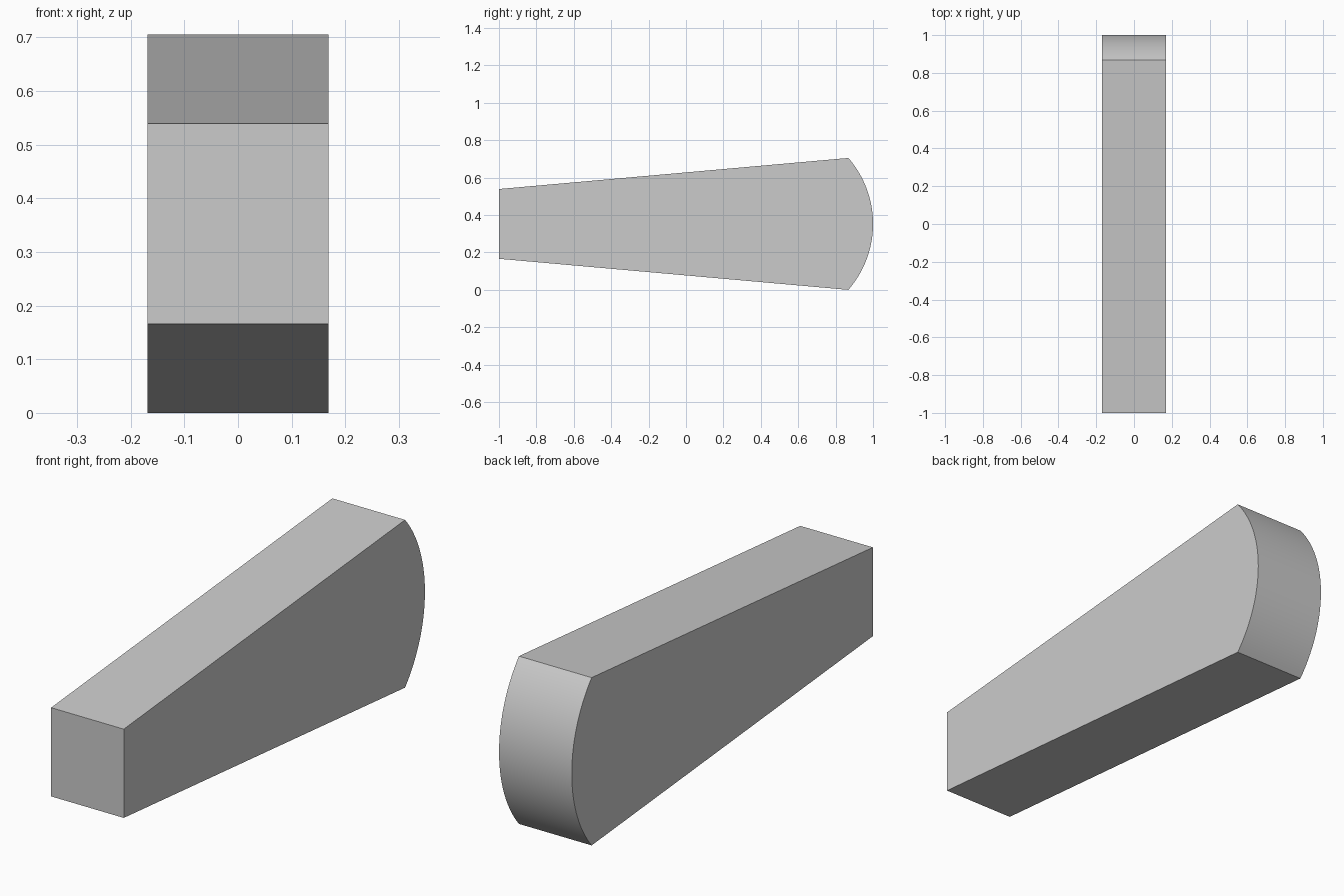
import bpy, bmesh, math

if "Cube" in bpy.data.objects:
    bpy.data.objects.remove(bpy.data.objects["Cube"])

HALF_WIDTH = 0.169
HEIGHT = 0.705
MID = HEIGHT / 2
NARROW = 0.1865          # half height of the flat front end
ARC_Y = 0.868            # where the rounded end begins
SEGMENTS = 48

# Side profile: flat narrow end, straight taper, circular arc at the wide end
sagitta = 1 - ARC_Y
radius = (MID ** 2 + sagitta ** 2) / (2 * sagitta)
half_angle = math.asin(MID / radius)
profile = [(-1, MID + NARROW), (-1, MID - NARROW)]
for i in range(SEGMENTS + 1):
    a = -half_angle + 2 * half_angle * i / SEGMENTS
    profile.append((1 - radius + radius * math.cos(a), MID + radius * math.sin(a)))

# Extrude the profile across the width
bm = bmesh.new()
side = bm.faces.new([bm.verts.new((-HALF_WIDTH, y, z)) for y, z in profile])
result = bmesh.ops.extrude_face_region(bm, geom=[side])
moved = [v for v in result["geom"] if isinstance(v, bmesh.types.BMVert)]
bmesh.ops.translate(bm, verts=moved, vec=(2 * HALF_WIDTH, 0, 0))
bmesh.ops.recalc_face_normals(bm, faces=bm.faces)

mesh = bpy.data.meshes.new("tapered_block")
bm.to_mesh(mesh)
bm.free()
block = bpy.data.objects.new("tapered_block", mesh)
bpy.context.collection.objects.link(block)

# Smooth the rounded end, keep the other edges sharp
bpy.context.view_layer.objects.active = block
block.select_set(True)
bpy.ops.object.shade_smooth_by_angle(angle=math.radians(30))
